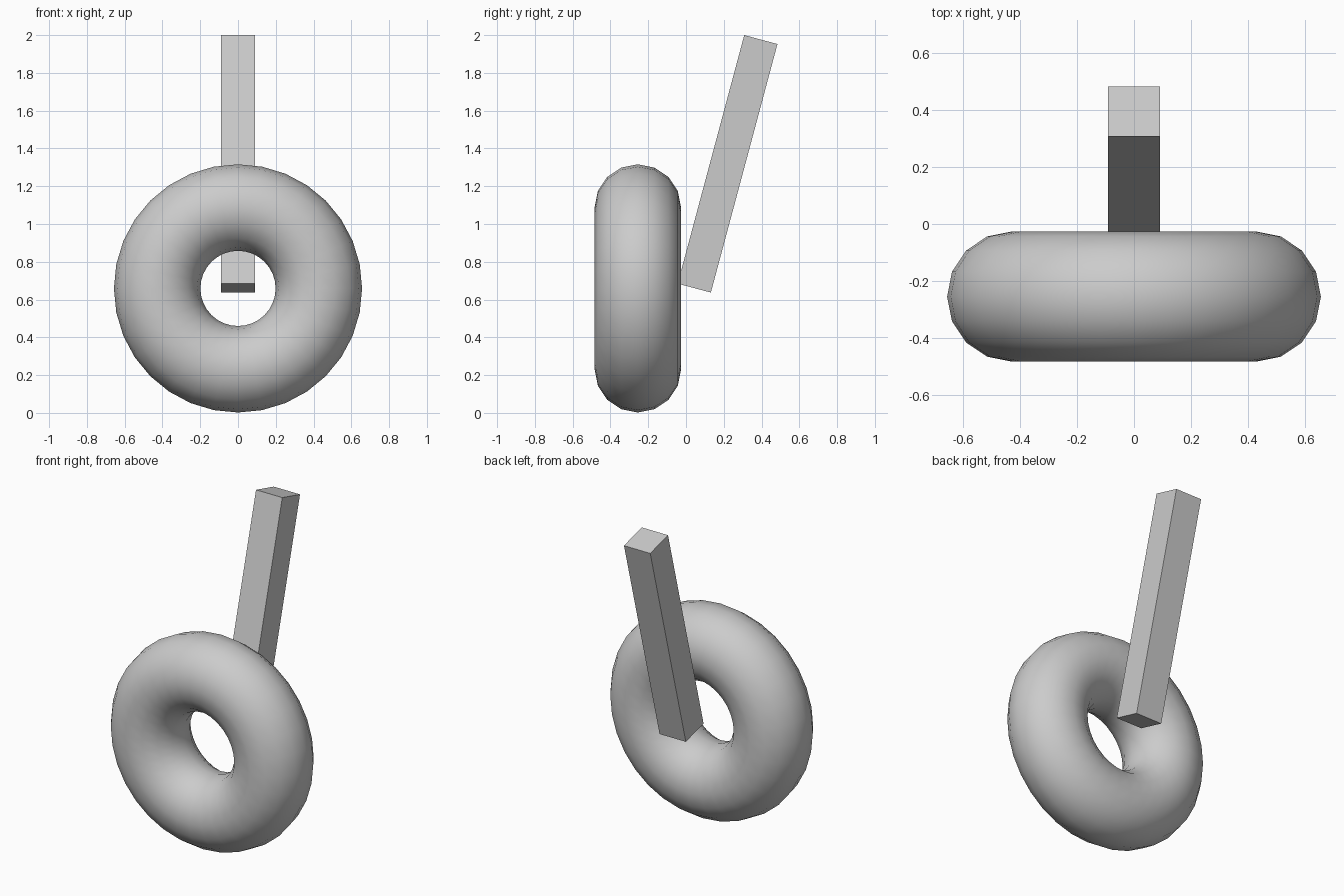
import bpy
from math import radians

if "Cube" in bpy.data.objects:
    bpy.data.objects.remove(bpy.data.objects["Cube"])

# Upright ring facing the front
bpy.ops.mesh.primitive_torus_add(
    major_segments=32, minor_segments=16,
    major_radius=0.428, minor_radius=0.229,
    location=(0, -0.255, 0.659), rotation=(radians(90), 0, 0))
ring = bpy.context.object
ring.name = "ring"
bpy.ops.object.shade_smooth_by_angle(angle=radians(40))

# Square bar leaning backwards behind the ring
bpy.ops.mesh.primitive_cube_add(
    size=1, location=(0, 0.22, 1.3185), rotation=(radians(-15), 0, 0))
bar = bpy.context.object
bar.name = "leaning_bar"
bar.scale = (0.182, 0.182, 1.362)
